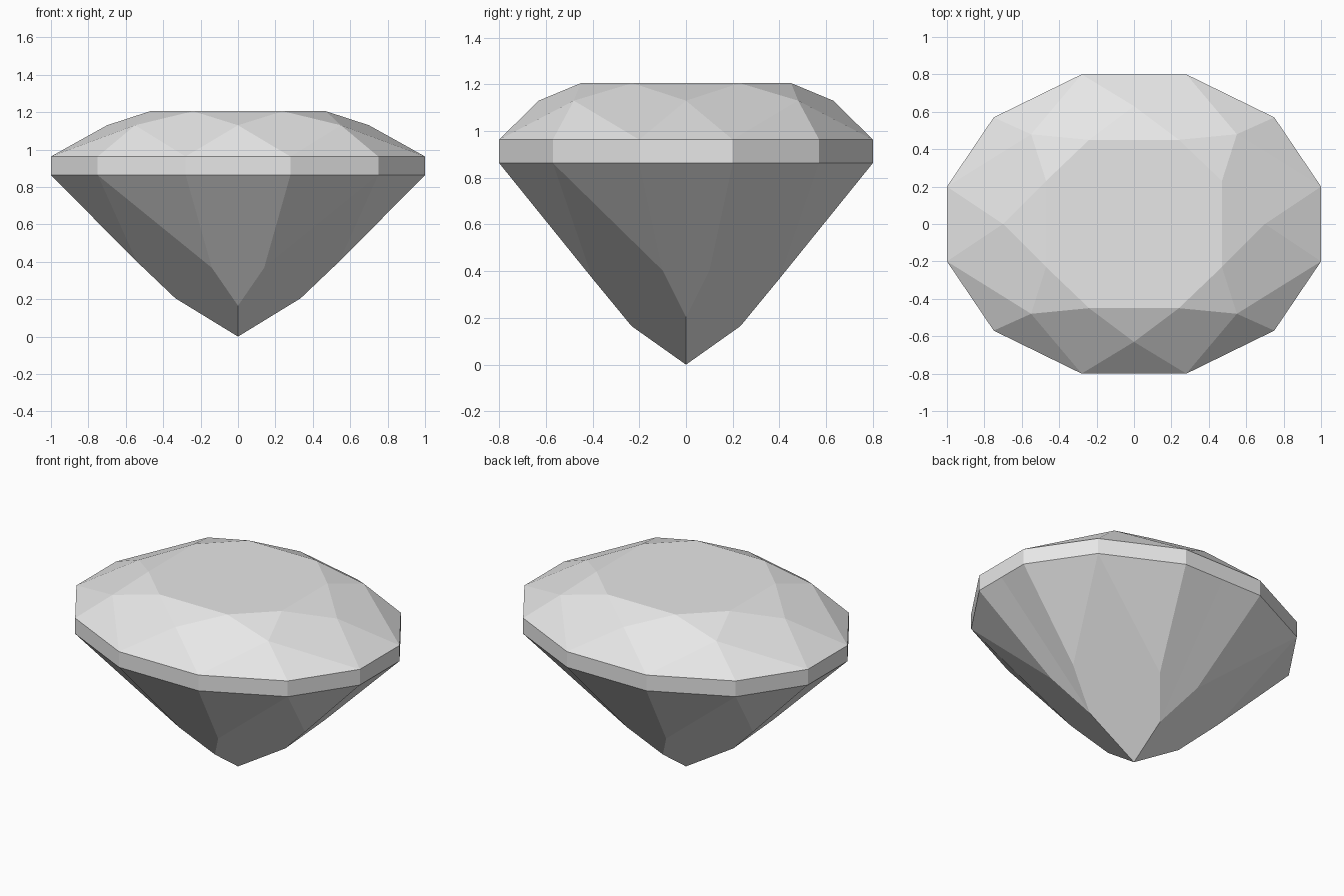
import bpy
import bmesh
import math

cube = bpy.data.objects.get("Cube")
if cube:
    bpy.data.objects.remove(cube, do_unlink=True)

# One pale grey for the whole gem
grey = bpy.data.materials.new("pale grey")
grey.use_nodes = True
colour = (0.8, 0.8, 0.8, 1.0)
grey.diffuse_color = colour
grey.node_tree.nodes["Principled BSDF"].inputs["Base Color"].default_value = colour

TOP, STAR, RIM, BELT = 1.205, 1.13, 0.963, 0.863

# Outline of one quarter of the girdle, from front middle to side middle
OUTLINE = [(0, -0.8), (0.28, -0.8), (0.75, -0.57), (1, -0.2), (1, 0)]
g = [(x, y, RIM) for x, y in OUTLINE]
b = [(x, y, BELT) for x, y in OUTLINE]

# Table edge and star points of the crown
t = [(x, y, TOP) for x, y in [(0, -0.45), (0.24, -0.45), (0.47, -0.23), (0.47, 0)]]
s = [(x, y, STAR) for x, y in [(0, -0.63), (0.55, -0.48), (0.7, 0)]]
centre = (0, 0, TOP)

# Lower points of the pavilion
culet = (0, 0, 0)
front_low, side_low = (0, -0.233, 0.165), (0.335, 0, 0.205)
front_mid, side_mid = (0.14, -0.4, 0.368), (0.543, -0.1, 0.403)


def build(name, quarter):
    """Mirror a quarter's facets across x and y, weld, and merge flat halves."""
    bm = bmesh.new()
    for sx in (1, -1):
        for sy in (1, -1):
            for facet in quarter:
                bm.faces.new([bm.verts.new((x * sx, y * sy, z)) for x, y, z in facet])
    bmesh.ops.remove_doubles(bm, verts=bm.verts[:], dist=0.0005)
    bmesh.ops.dissolve_limit(bm, angle_limit=math.radians(0.4),
                             verts=bm.verts[:], edges=bm.edges[:])
    # Point every facet away from the middle of the gem
    bm.normal_update()
    for face in bm.faces:
        out = face.calc_center_median()
        out.z -= (RIM + BELT) / 2
        if face.normal.dot(out) < 0:
            face.normal_flip()
    mesh = bpy.data.meshes.new(name)
    bm.to_mesh(mesh)
    bm.free()
    mesh.materials.append(grey)
    obj = bpy.data.objects.new(name, mesh)
    bpy.context.collection.objects.link(obj)
    return obj


# Crown: table, star facets, kites, then rim facets
build("crown", [
    [centre, *t],
    [t[0], s[0], t[1]], [t[1], s[1], t[2]], [t[2], s[2], t[3]],
    [t[1], s[0], g[1], s[1]], [t[2], s[1], g[3], s[2]],
    [s[0], g[0], g[1]], [s[1], g[1], g[2]], [s[1], g[2], g[3]], [s[2], g[3], g[4]],
])

# Girdle: upright band
build("girdle", [[b[i], b[i + 1], g[i + 1], g[i]] for i in range(4)])

# Pavilion: front, side and corner facets with slim facets between
build("pavilion", [
    [front_low, front_mid, b[1], b[0]],
    [side_low, b[4], b[3], side_mid],
    [culet, side_low, side_mid, b[2], front_mid, front_low],
    [front_mid, b[2], b[1]],
    [side_mid, b[3], b[2]],
])
